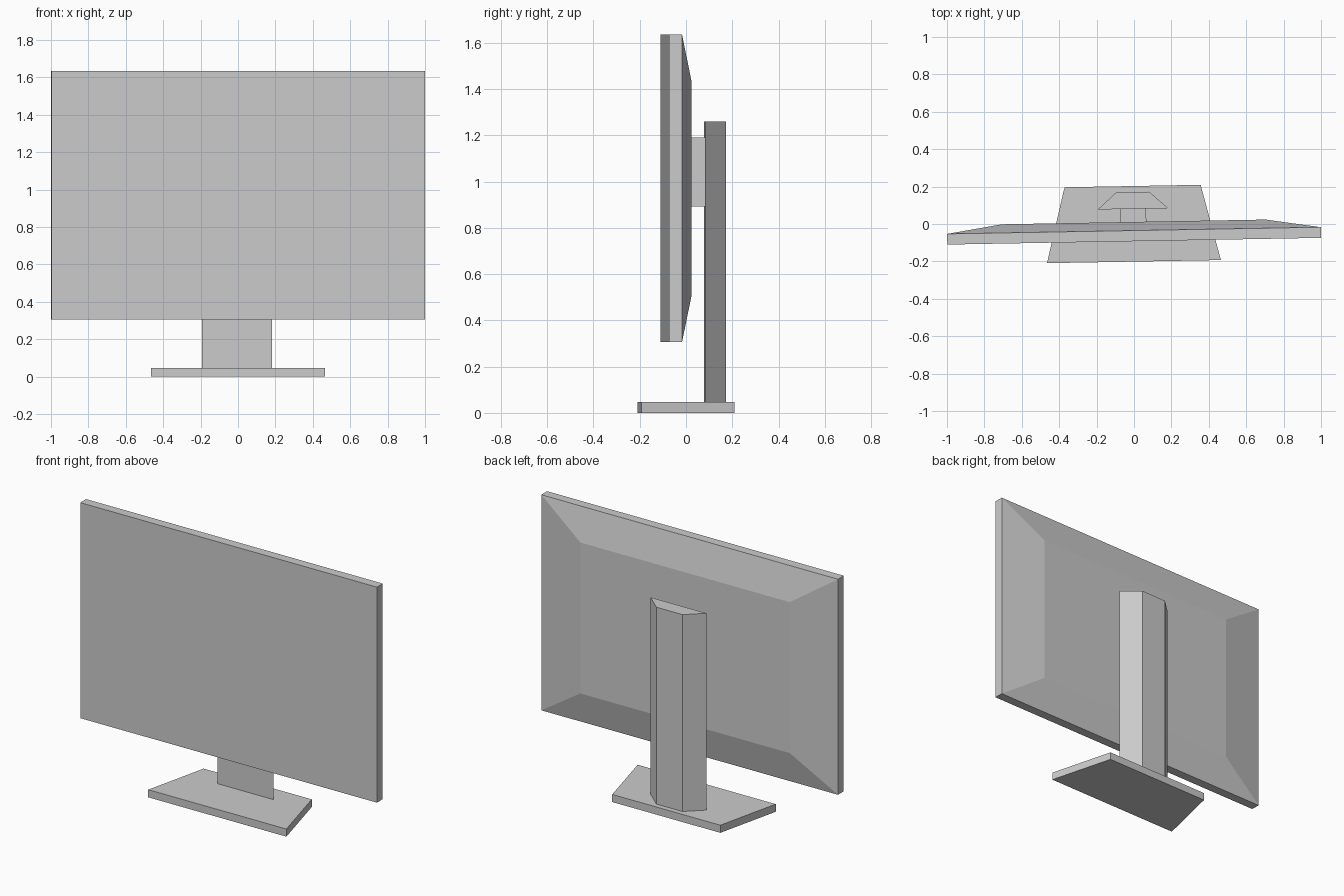
import bpy
import bmesh
from math import radians
from mathutils import Matrix

cube = bpy.data.objects.get("Cube")
if cube:
    bpy.data.objects.remove(cube, do_unlink=True)

TURN = Matrix.Rotation(radians(1.03), 4, "Z")  # the whole model is turned slightly

grey = bpy.data.materials.new("plain_grey")
grey.use_nodes = True
colour = (0.6, 0.6, 0.6, 1)
grey.diffuse_color = colour
grey.node_tree.nodes["Principled BSDF"].inputs["Base Color"].default_value = colour


def loft(name, rings):
    """Join matching outlines with side faces and cap both ends."""
    bm = bmesh.new()
    loops = [[bm.verts.new(p) for p in ring] for ring in rings]
    for a, b in zip(loops, loops[1:]):
        for i in range(len(a)):
            j = (i + 1) % len(a)
            bm.faces.new((a[i], a[j], b[j], b[i]))
    bm.faces.new(loops[0])
    bm.faces.new(loops[-1])
    bmesh.ops.recalc_face_normals(bm, faces=bm.faces)
    bm.transform(TURN)
    mesh = bpy.data.meshes.new(name)
    bm.to_mesh(mesh)
    bm.free()
    mesh.materials.append(grey)
    obj = bpy.data.objects.new(name, mesh)
    bpy.context.collection.objects.link(obj)


def upright(half, low, high, y):
    """Upright rectangle facing the front."""
    x = -0.001
    return [(x - half, y, low), (x + half, y, low), (x + half, y, high), (x - half, y, high)]


def prism(name, front, back, y0, y1, low, high):
    """Trapezoid plan with front and back half widths, raised from low to high."""
    x = -0.004
    plan = [(x - front, y0), (x + front, y0), (x + back, y1), (x - back, y1)]
    loft(name, [[(px, py, z) for px, py in plan] for z in (low, high)])


# Screen slab with a back that slopes in to a smaller panel
loft("screen", [upright(0.999, 0.307, 1.635, -0.092),
                upright(0.999, 0.307, 1.635, -0.035),
                upright(0.705, 0.505, 1.435, 0.011)])

# Bracket, column and foot
prism("bracket", 0.07, 0.07, 0.011, 0.081, 0.893, 1.19)
prism("column", 0.188, 0.088, 0.081, 0.171, 0.047, 1.26)
prism("foot", 0.465, 0.364, -0.201, 0.203, 0, 0.047)
